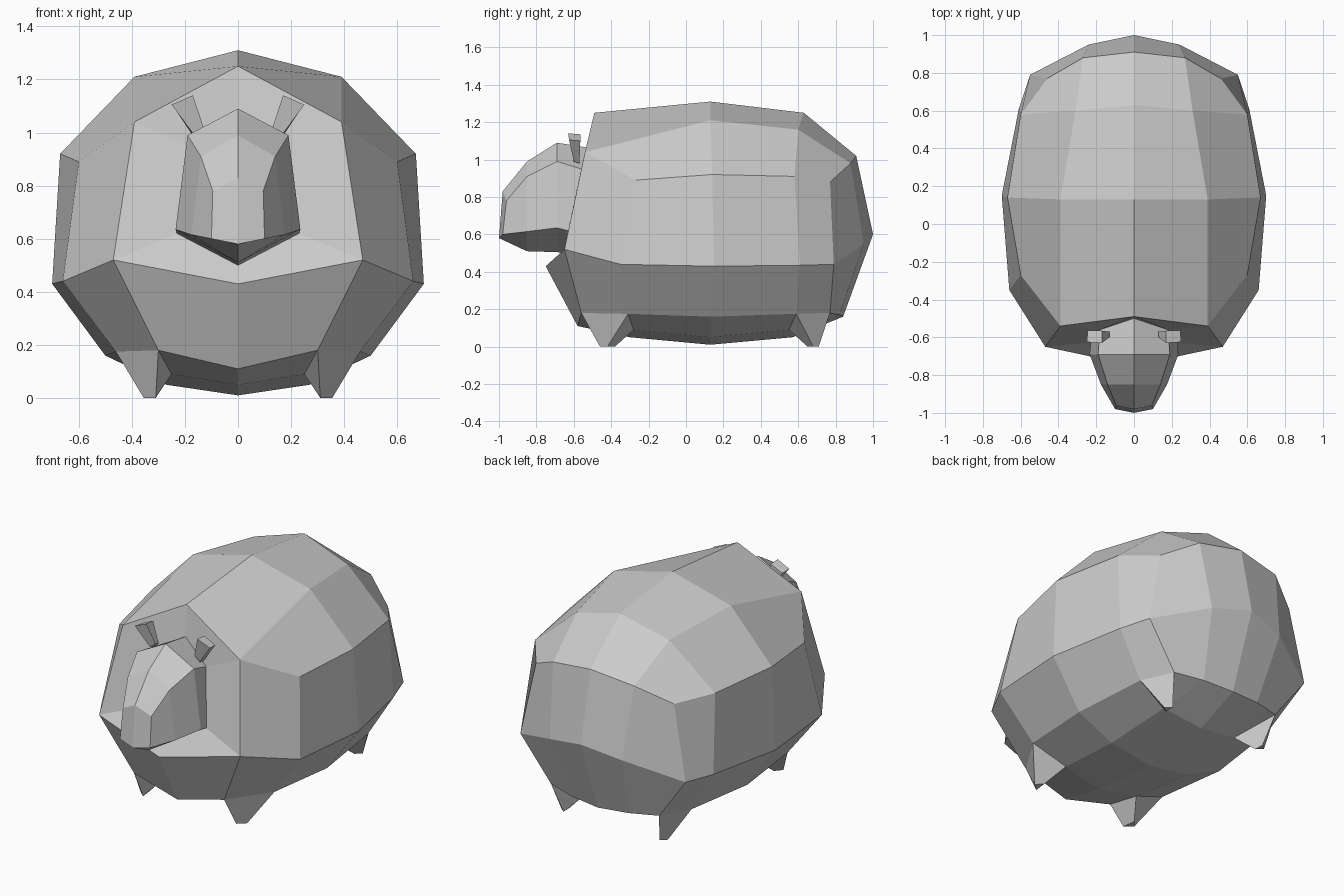
import bpy, bmesh

if "Cube" in bpy.data.objects:
    bpy.data.objects.remove(bpy.data.objects["Cube"])

wool = bpy.data.materials.new("light_grey")
wool.diffuse_color = (0.6, 0.6, 0.6, 1)
wool.use_nodes = True
wool.node_tree.nodes["Principled BSDF"].inputs["Base Color"].default_value = wool.diffuse_color


def build(name, faces):
    """Make a flat-shaded object from half-model faces, mirrored across x = 0."""
    bm = bmesh.new()
    for side in (1, -1):
        for face in faces:
            bm.faces.new([bm.verts.new((x * side, y, z)) for x, y, z in face])
    bmesh.ops.remove_doubles(bm, verts=bm.verts, dist=0.002)
    bmesh.ops.recalc_face_normals(bm, faces=bm.faces)
    mesh = bpy.data.meshes.new(name)
    bm.to_mesh(mesh)
    bm.free()
    mesh.materials.append(wool)
    bpy.context.collection.objects.link(bpy.data.objects.new(name, mesh))


def bridge(a, b, closed=False):
    """Quads between two rows of points."""
    n = len(a)
    return [(a[i], a[(i + 1) % n], b[(i + 1) % n], b[i]) for i in range(n if closed else n - 1)]


# Body rings, each running from front centre around the side to back centre
upper = [(0, -.49, 1.25), (.39, -.54, 1.04), (.6, -.27, .89), (.67, .14, .92),
         (.6, .58, .91), (.46, .77, .88), (.27, .88, .98), (0, .91, 1.02)]
middle = [(0, -.75, .43), (.47, -.65, .52), (.66, -.35, .44), (.70, .15, .43),
          (.61, .61, .435), (.55, .79, .44), (.24, .95, .55), (0, 1, .6)]
lower = [(0, -.58, .11), (.30, -.56, .18), (.46, -.31, .175), (.50, .13, .16),
         (.45, .59, .175), (.36, .77, .18), (.19, .82, .17), (0, .84, .16)]
body = bridge(upper[1:], middle[1:]) + bridge(middle, lower)

# Top of the back
t1, t2 = [(0, .13, 1.31), (.39, .13, 1.21)], [(0, .63, 1.25), (.31, .6, 1.16)]
body += bridge(upper[:2] + [upper[2]], t1 + [upper[3]])
body += bridge(t1 + [upper[3]], t2 + [upper[4]])
body += bridge(t2 + [upper[4]], [upper[7], upper[6], upper[5]])

# Belly
b0 = [(0, -.3, .05), (.25, -.28, .09)]
b1 = [(0, .13, .01), (.27, .13, .05)]
b2 = [(0, .57, .05), (.25, .55, .09)]
body += bridge(lower[:2], b0) + [(lower[1], lower[2], b0[1])]
body += bridge(b0 + [lower[2]], b1 + [lower[3]])
body += bridge(b1 + [lower[3]], b2 + [lower[4]])
body += bridge(b2 + [lower[4]], [lower[7], lower[6], lower[5]])

# Head sections from neck to muzzle: top centre, brow, jaw, chin
head = [
    [(0, -.50, 1.06), (.18, -.56, .95), (.23, -.63, .62), (0, -.65, .5)],
    [(0, -.69, 1.09), (.19, -.69, .99), (.235, -.69, .635), (0, -.69, .505)],
    [(0, -.85, .99), (.14, -.85, .91), (.175, -.85, .615), (0, -.85, .51)],
    [(0, -.98, .83), (.095, -.96, .78), (.1, -.98, .6), (0, -1, .58)],
]
collar = [upper[0], upper[1], middle[1], middle[0]]
for a, b in zip([collar] + head, head):
    body += bridge(a, b)
body.append(tuple(head[-1]))
build("body_and_head", body)


def spike(name, base, tip):
    """Closed tapered part between two outlines."""
    build(name, bridge(base, tip, True) + [tuple(base), tuple(tip)])


# Legs
spike("front_legs", [lower[1], lower[2], b0[1]],
      [(.31, -.46, 0), (.355, -.42, 0), (.32, -.38, 0)])
spike("back_legs", [lower[5], lower[4], b2[1]],
      [(.32, .71, 0), (.355, .68, 0), (.32, .65, 0)])

# Ears
spike("ears", [(.13, -.60, 1.02), (.165, -.60, .99), (.165, -.57, .98), (.13, -.57, 1.01)],
      [(.17, -.63, 1.14), (.25, -.625, 1.105), (.245, -.565, 1.10), (.17, -.565, 1.135)])
